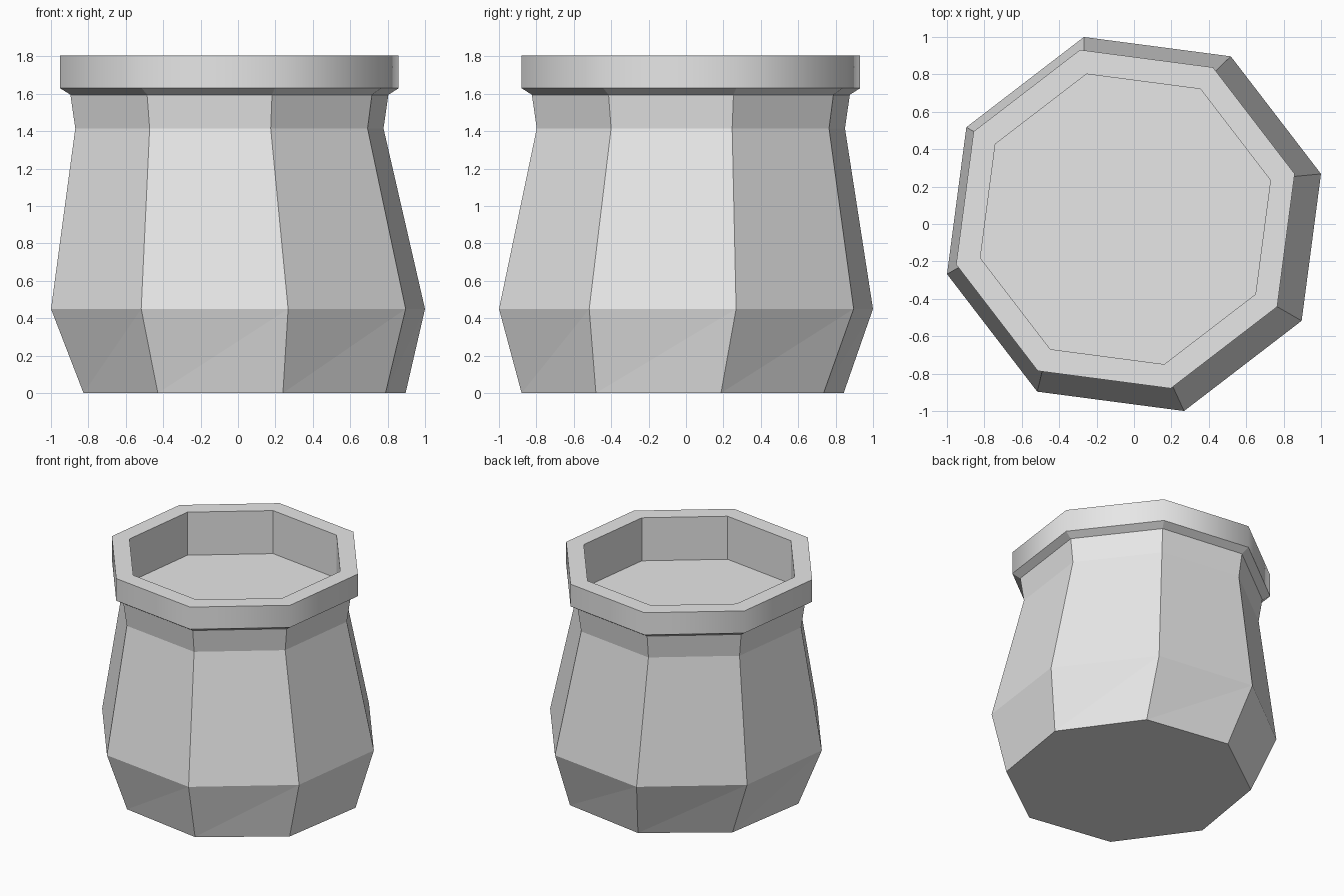
import bpy, bmesh
from math import sin, cos, radians, tau

SIDES = 8

cube = bpy.data.objects.get("Cube")
if cube:
    bpy.data.objects.remove(cube, do_unlink=True)

# One plain clay colour
GREY = (0.8, 0.8, 0.8, 1.0)
clay = bpy.data.materials.new("pale grey clay")
clay.use_nodes = True
clay.diffuse_color = GREY
shader = clay.node_tree.nodes["Principled BSDF"]
shader.inputs["Base Color"].default_value = GREY
shader.inputs["Roughness"].default_value = 0.8


def octagon(bm, radius, z, centre, turn=15):
    """Ring of vertices, slightly off-centre for a hand-made look."""
    angles = [radians(turn) + tau * i / SIDES for i in range(SIDES)]
    return [bm.verts.new((centre[0] + radius * cos(a), centre[1] + radius * sin(a), z))
            for a in angles]


def bridge(bm, low, high, smooth=False):
    """Wall of triangles between two rings, split along one diagonal."""
    for i in range(SIDES):
        j = (i + 1) % SIDES
        for tri in ((low[i], low[j], high[j]), (low[i], high[j], high[i])):
            bm.faces.new(tri).smooth = smooth


def finish(bm, name):
    # Smooth faces stay crisp where they meet flat ones
    for edge in bm.edges:
        if len({f.smooth for f in edge.link_faces}) > 1:
            edge.smooth = False
    mesh = bpy.data.meshes.new(name)
    bm.to_mesh(mesh)
    bm.free()
    mesh.materials.append(clay)
    obj = bpy.data.objects.new(name, mesh)
    bpy.context.collection.objects.link(obj)
    return obj


TOP = (-0.046, 0.026)  # the neck and rim lean slightly to one side

# Faceted body: base, belly, neck, shoulder under the rim
bm = bmesh.new()
body = [
    octagon(bm, 0.885, 0.0, (0.035, -0.018), turn=13.4),
    octagon(bm, 1.035, 0.45, (0, 0)),
    octagon(bm, 0.853, 1.415, TOP),
    octagon(bm, 0.88, 1.595, TOP),
]
for low, high in zip(body, body[1:]):
    bridge(bm, low, high)
bm.faces.new(reversed(body[0]))
finish(bm, "pot_body")

# Rim: flared underside, smooth outer band, flat lip, sunken well and its floor
bm = bmesh.new()
rim = [octagon(bm, r, z, TOP) for r, z in (
    (0.88, 1.595), (0.937, 1.63), (0.937, 1.805), (0.803, 1.805), (0.803, 1.465))]
for k, (low, high) in enumerate(zip(rim, rim[1:])):
    bridge(bm, low, high, smooth=(k == 1))
bm.faces.new(rim[-1])
finish(bm, "pot_rim")
